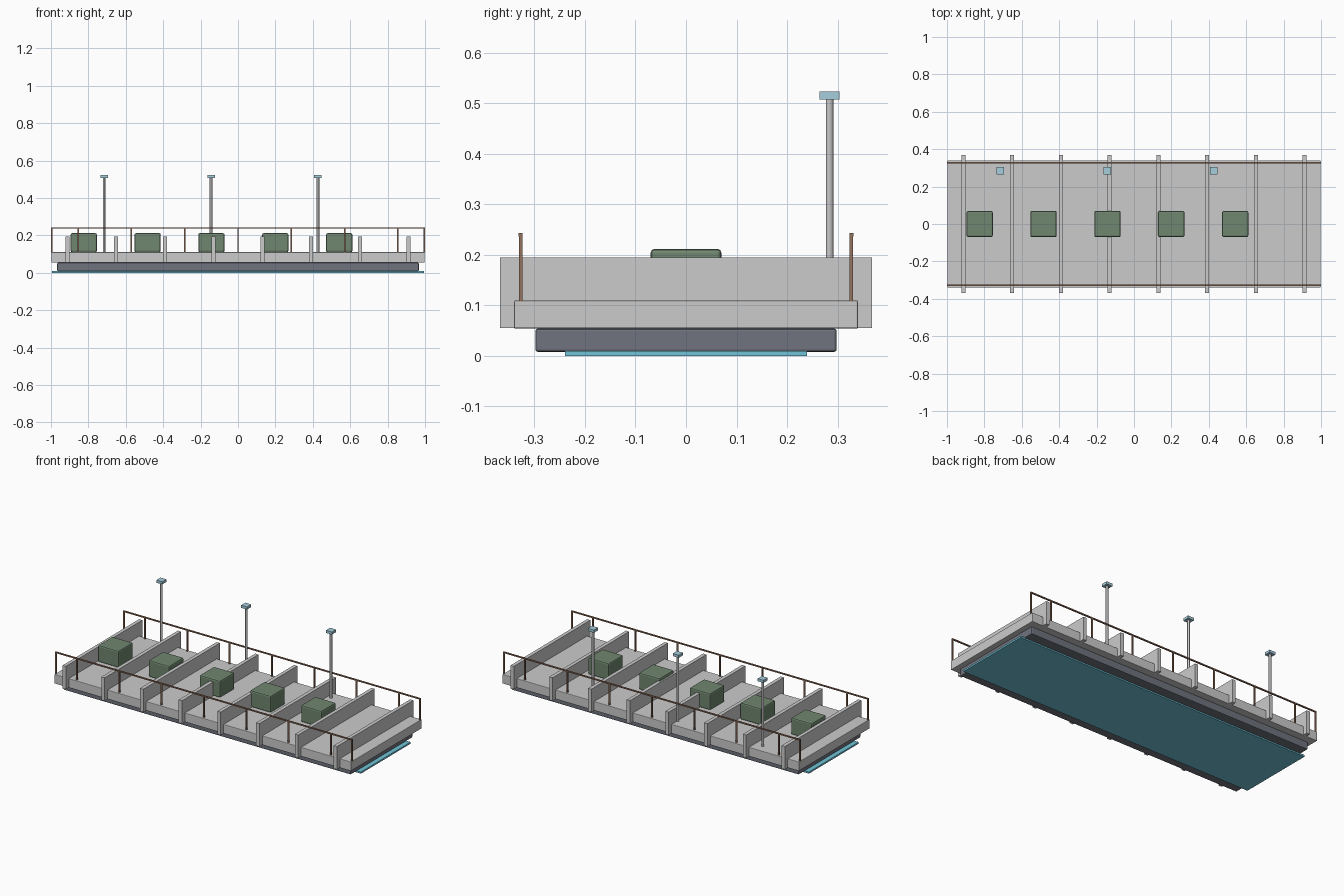
import bpy

if "Cube" in bpy.data.objects:
    bpy.data.objects.remove(bpy.data.objects["Cube"])


def material(name, rgb):
    m = bpy.data.materials.new(name)
    m.diffuse_color = (*rgb, 1)
    m.use_nodes = True
    m.node_tree.nodes["Principled BSDF"].inputs["Base Color"].default_value = m.diffuse_color
    return m


DARK = material("dark_slate", (0.16, 0.17, 0.21))
TEAL = material("teal_glow", (0.16, 0.55, 0.68))
GREEN = material("foliage", (0.16, 0.24, 0.16))
BROWN = material("bronze", (0.30, 0.17, 0.11))
LIGHT = material("lamp_glass", (0.38, 0.62, 0.72))


def box(name, x, y, z, mat=None, bevel=0, segments=2):
    """Box from (min, max) ranges, with an optional rounded edge."""
    bpy.ops.mesh.primitive_cube_add(
        size=1, location=[(r[0] + r[1]) / 2 for r in (x, y, z)])
    ob = bpy.context.object
    ob.name = name
    ob.scale = [r[1] - r[0] for r in (x, y, z)]
    bpy.ops.object.transform_apply(location=False, rotation=False, scale=True)
    if mat:
        ob.data.materials.append(mat)
    if bevel:
        mod = ob.modifiers.new("bevel", 'BEVEL')
        mod.width, mod.segments = bevel, segments
    return ob


def around(c, half):
    return (c - half, c + half)


# Stacked deck: glowing underside strip, dark hull, grey slab
box("underside_strip", (-0.995, 0.995), (-0.239, 0.239), (0, 0.01), TEAL)
box("hull", (-0.967, 0.967), (-0.298, 0.298), (0.008, 0.054), DARK, 0.005)
box("deck_slab", (-0.998, 0.998), (-0.34, 0.34), (0.054, 0.11), None, 0.003)

# Cross ribs dividing the deck into bays
for i in range(8):
    box(f"cross_rib_{i}", around(-0.912 + i * 0.2606, 0.011),
        (-0.368, 0.368), (0.055, 0.195))

# Planted blocks along the centre line
for i in range(5):
    box(f"planter_{i}", around(-0.825 + i * 0.3415, 0.07),
        (-0.07, 0.07), (0.11, 0.212), GREEN, 0.008)

# Railings on both long sides: top rail, inner posts and end posts
for side, y in (("front", -0.327), ("back", 0.327)):
    box(f"{side}_top_rail", (-1, 1), around(y, 0.004), (0.236, 0.243), BROWN)
    for i, x in enumerate([-0.996] + [0.285 * k for k in range(-3, 4)] + [0.996]):
        box(f"{side}_rail_post_{i}", around(x, 0.004), around(y, 0.0035),
            (0.108, 0.238), BROWN)

# Lamp posts along the back edge
for i in range(3):
    x, y = -0.715 + i * 0.571, 0.284
    bpy.ops.mesh.primitive_cylinder_add(
        vertices=12, radius=0.0075, depth=0.40, location=(x, y, 0.308))
    bpy.context.object.name = f"lamp_post_{i}"
    bpy.ops.object.shade_smooth_by_angle()
    box(f"lamp_head_{i}", around(x, 0.02), around(y, 0.02), (0.507, 0.523), LIGHT)
